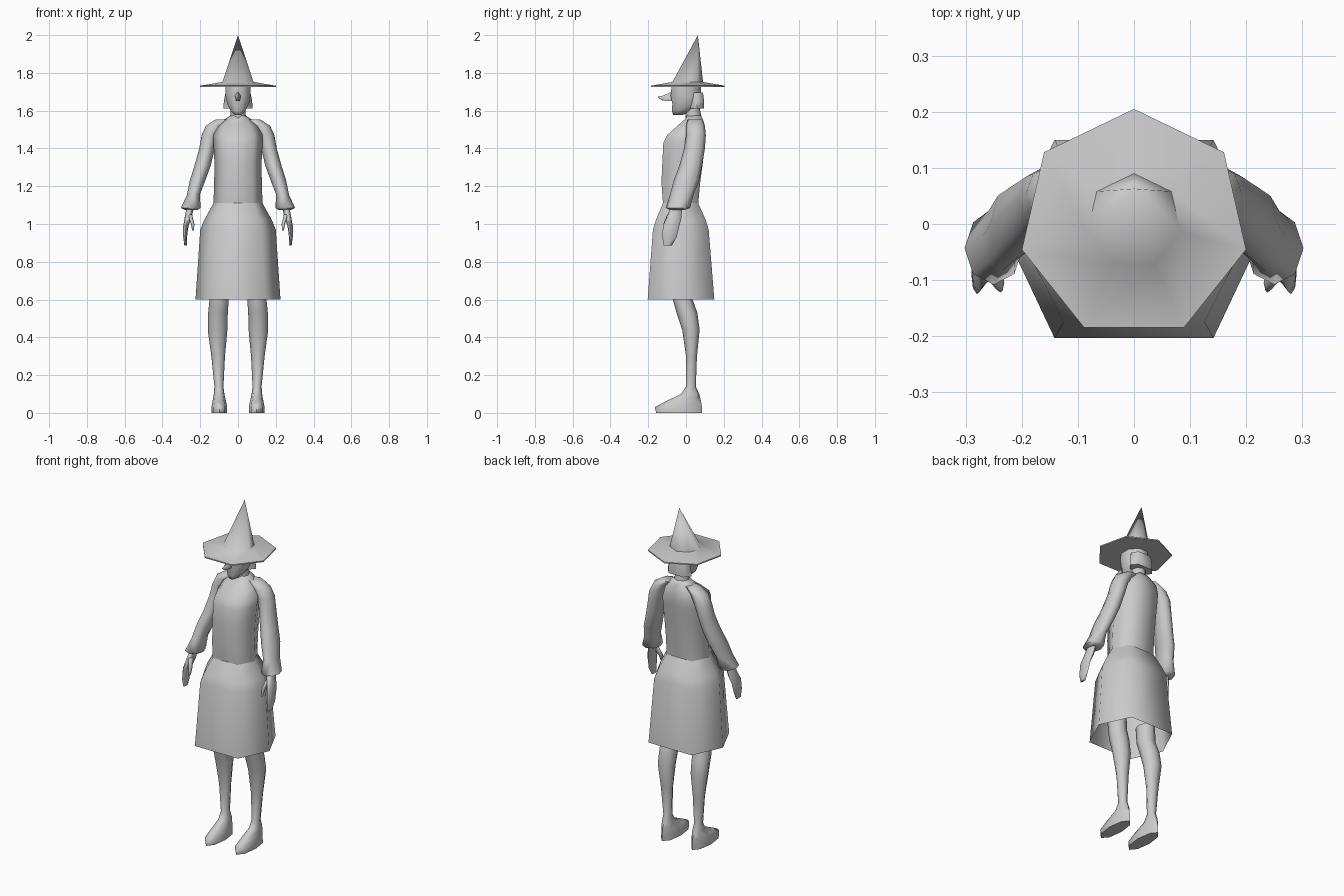
import bpy, bmesh, math

if "Cube" in bpy.data.objects:
    bpy.data.objects.remove(bpy.data.objects["Cube"])

grey = bpy.data.materials.new("plain_grey")
grey.diffuse_color = (0.6, 0.6, 0.6, 1)
grey.use_nodes = True
grey.node_tree.nodes["Principled BSDF"].inputs["Base Color"].default_value = grey.diffuse_color

# Cross-sections in unit size; the second axis runs front (-1) to back (+1)
HEX = [(1, 0), (.63, 1), (-.63, 1), (-1, 0), (-.63, -1), (.63, -1)]
OCT = [(1, 0), (.63, 1), (0, 1), (-.63, 1), (-1, 0), (-.63, -1), (0, -1), (.63, -1)]


def round_section(n, start=0.0):
    return [(math.cos(start + i * math.tau / n), math.sin(start + i * math.tau / n))
            for i in range(n)]


def level(section, z, cx, rx, front, back):
    """Horizontal ring spanning front..back in y."""
    cy, ry = (front + back) / 2, (back - front) / 2
    return [(cx + rx * u, cy + ry * v, z) for u, v in section]


def upright(section, y, cz, rx, rz):
    """Ring standing in the xz plane."""
    return [(rx * u, y, cz + rz * v) for u, v in section]


def loft(name, rings, bottom=True, top=True, mirror=False, angle=75):
    bm = bmesh.new()
    loops = [[bm.verts.new(p) for p in r] for r in rings]
    n = len(loops[0])
    for a, b in zip(loops, loops[1:]):
        for i in range(n):
            j = (i + 1) % n
            bm.faces.new((a[i], a[j], b[j], b[i]))
    if bottom:
        bm.faces.new(loops[0][::-1])
    if top:
        bm.faces.new(loops[-1])
    bmesh.ops.remove_doubles(bm, verts=bm.verts, dist=0.0005)
    bmesh.ops.recalc_face_normals(bm, faces=bm.faces)
    mesh = bpy.data.meshes.new(name)
    bm.to_mesh(mesh)
    bm.free()
    mesh.materials.append(grey)
    obj = bpy.data.objects.new(name, mesh)
    bpy.context.collection.objects.link(obj)
    bpy.ops.object.select_all(action='DESELECT')
    obj.select_set(True)
    bpy.context.view_layer.objects.active = obj
    bpy.ops.object.shade_smooth_by_angle(angle=math.radians(angle))
    if mirror:
        obj.modifiers.new("mirror", 'MIRROR')
    return obj


R8 = round_section(8)
R8_FLAT = round_section(8, math.pi / 8)

# Skirt, open at the hem
loft("skirt", [level(HEX, z, 0, rx, f, b) for z, rx, f, b in [
    (.60, .225, -.203, .15), (.97, .20, -.175, .12),
    (1.02, .18, -.16, .105), (1.11, .13, -.122, .065)]], False, False)

# Torso up to the collar
loft("torso", [level(OCT, z, 0, rx, f, b) for z, rx, f, b in [
    (1.11, .13, -.122, .065), (1.22, .126, -.13, .075), (1.33, .125, -.125, .09),
    (1.43, .13, -.12, .1), (1.47, .13, -.1, .104), (1.52, .11, -.045, .1),
    (1.555, .07, -.005, .088), (1.575, .04, .005, .08)]], False, True)

# Sleeves with flared cuffs
loft("sleeve", [level(R8, z, x, rx, f, b) for z, x, rx, f, b in [
    (1.075, .247, .034, -.085, -.005), (1.085, .25, .052, -.108, .022),
    (1.155, .236, .034, -.085, .04), (1.23, .214, .041, -.065, .07),
    (1.31, .187, .043, -.035, .085), (1.40, .164, .041, -.01, .1),
    (1.47, .148, .045, 0, .105), (1.52, .122, .048, 0, .1),
    (1.552, .08, .04, .01, .09)]], mirror=True)

# Hands and thumbs
loft("hand", [level(R8, z, x, rx, f, b) for z, x, rx, f, b in [
    (.885, .277, .007, -.118, -.075), (.93, .28, .010, -.125, -.05),
    (.99, .276, .014, -.122, -.035), (1.03, .265, .018, -.105, -.025),
    (1.09, .252, .02, -.08, -.02)]], mirror=True)
loft("thumb", [level(R8, z, x, rx, f, b) for z, x, rx, f, b in [
    (.965, .238, .005, -.122, -.105), (1.0, .24, .009, -.12, -.09),
    (1.05, .255, .012, -.1, -.06)]], mirror=True)

# Legs running down into the shoes
loft("leg", [level(R8, z, x, rx, f, b) for z, x, rx, f, b in [
    (0, .099, .042, -.158, .085), (.03, .099, .042, -.165, .085),
    (.06, .099, .036, -.11, .08), (.1, .1, .028, -.025, .07),
    (.14, .101, .024, 0, .052), (.3, .105, .036, 0, .058),
    (.44, .108, .052, -.02, .072), (.53, .106, .052, -.05, .06),
    (.6, .1, .051, -.07, .035), (.7, .1, .05, -.08, .03)]], mirror=True)

# Neck and head
loft("neck", [level(R8, z, 0, rx, f, b) for z, rx, f, b in [
    (1.55, .045, -.002, .085), (1.60, .038, -.005, .075),
    (1.64, .038, -.005, .075)]])
loft("head", [level(R8_FLAT, z, 0, rx, f, b) for z, rx, f, b in [
    (1.578, .02, -.07, -.015), (1.60, .042, -.08, .045),
    (1.635, .062, -.078, .075), (1.68, .071, -.088, .085),
    (1.735, .072, -.082, .085)]])

# Hooked nose
loft("nose", [upright(round_section(5, math.pi / 2), y, z, rx, rz)
              for y, z, rx, rz in [
    (-.07, 1.675, .017, .03), (-.1, 1.668, .015, .02),
    (-.125, 1.665, .01, .014), (-.148, 1.672, .002, .003)]])

# Hair gathered behind the head
loft("hair", [level(OCT, z, 0, rx, f, b) for z, rx, f, b in [
    (1.612, .077, .025, .094), (1.65, .075, .02, .096),
    (1.695, .066, .018, .09)]])

# Seven-sided pointed hat, apex leaning back
R7 = round_section(7, math.pi / 2)
loft("hat", [[(r * u, cy + r * v, z) for u, v in R7] for r, cy, z in [
    (.205, 0, 1.725), (.205, 0, 1.732), (.085, .005, 1.752),
    (.0001, .063, 2.0)]], True, False, angle=60)
